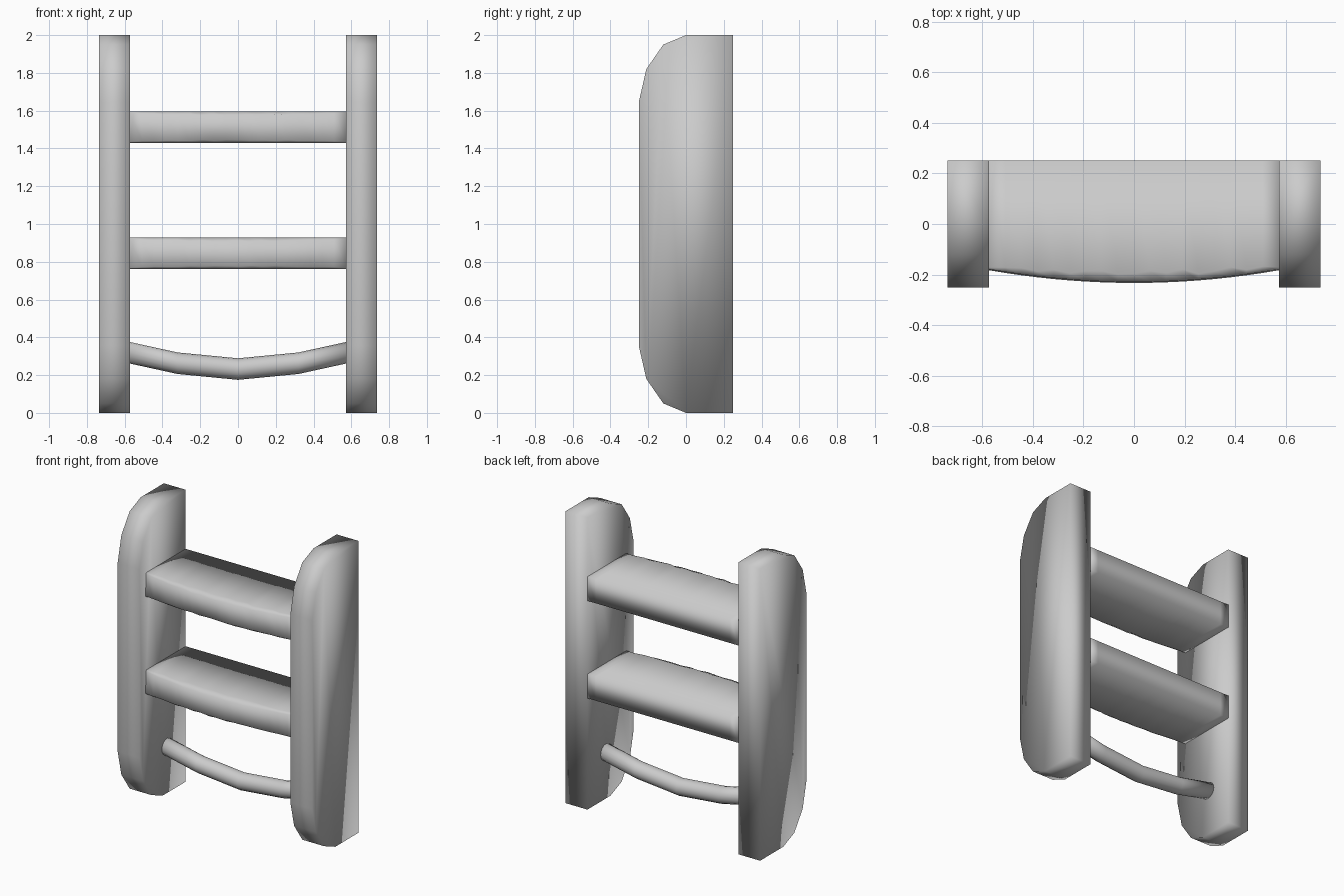
import bpy, bmesh, math, random

if "Cube" in bpy.data.objects:
    bpy.data.objects.remove(bpy.data.objects["Cube"])

random.seed(4)


def make_object(name, bm):
    bmesh.ops.recalc_face_normals(bm, faces=bm.faces)
    me = bpy.data.meshes.new(name)
    bm.to_mesh(me)
    bm.free()
    for p in me.polygons:
        p.use_smooth = True
    ob = bpy.data.objects.new(name, me)
    bpy.context.collection.objects.link(ob)
    return ob


def loft(name, sections):
    """Bridge equal-sized rings of points and cap both ends."""
    bm = bmesh.new()
    rings = [[bm.verts.new(p) for p in s] for s in sections]
    n = len(rings[0])
    for a, b in zip(rings, rings[1:]):
        for i in range(n):
            j = (i + 1) % n
            bm.faces.new((a[i], a[j], b[j], b[i]))
    bm.faces.new(rings[0])
    bm.faces.new(rings[-1])
    return make_object(name, bm)


# Upright side panels with clipped front corners
lower = [(0.25, 0), (0, 0), (-0.12, 0.05), (-0.21, 0.18), (-0.25, 0.355)]
profile = lower + [(y, 2 - z) for y, z in reversed(lower)]
for side, s in (("left", -1), ("right", 1)):
    loft(side + "_side_panel",
         [[(s * x, y, z) for y, z in profile] for x in (0.572, 0.737)])


# Thick shelves with a bowed, uneven front edge
def shelf(name, z0, z1):
    sections = []
    count = 18
    for i in range(count + 1):
        x = -0.572 + 1.144 * i / count
        fade = math.sin(math.pi * i / count) ** 0.5 if 0 < i < count else 0
        y = -0.233 + 0.05 * (x / 0.572) ** 2
        top = fade * random.uniform(0.015, 0.04)
        bot = fade * random.uniform(0.005, 0.025)
        drop = fade * random.uniform(0.008, 0.016)
        sections.append([(x, 0.25, z0), (x, 0.25, z1),
                         (x, y + 0.012 + top, z1),
                         (x, y + 0.004, z1 - 0.006 - drop),
                         (x, y, z0 + 0.006 + drop * 0.6),
                         (x, y + 0.008 + bot, z0)])
    return loft(name, sections)


shelf("lower_shelf", 0.763, 0.928)
shelf("upper_shelf", 1.43, 1.595)

# Sagging round rail near the bottom
path = [(-0.58, 0.32), (-0.32, 0.263), (0, 0.232), (0.32, 0.263), (0.58, 0.32)]
loft("bottom_rail",
     [[(x, 0.05 + 0.057 * math.cos(a), z + 0.057 * math.sin(a))
       for a in (2 * math.pi * k / 16 for k in range(16))] for x, z in path])
